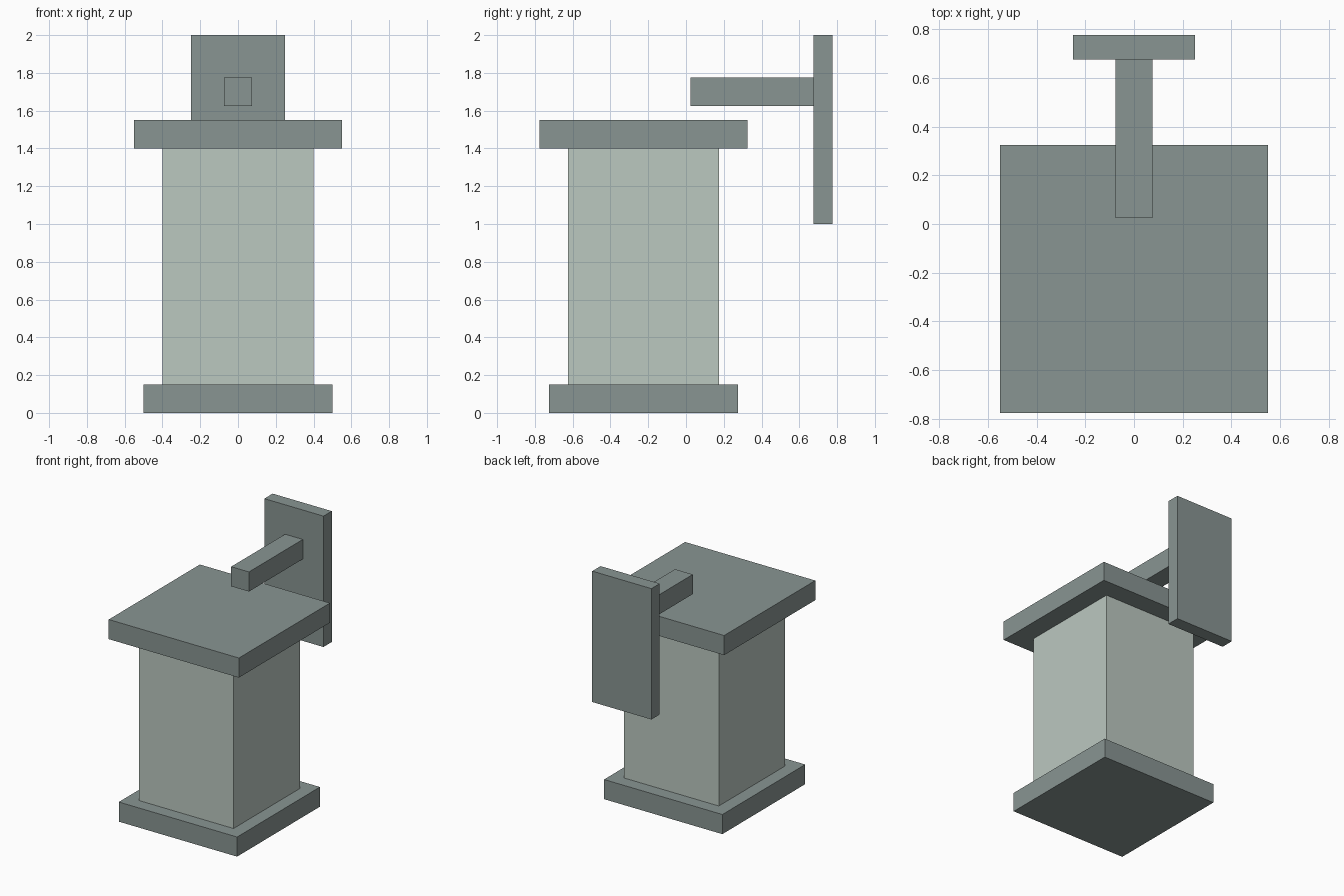
import bpy

if "Cube" in bpy.data.objects:
    bpy.data.objects.remove(bpy.data.objects["Cube"])


def material(name, rgb):
    mat = bpy.data.materials.new(name)
    mat.diffuse_color = (*rgb, 1.0)
    mat.use_nodes = True
    mat.node_tree.nodes["Principled BSDF"].inputs["Base Color"].default_value = mat.diffuse_color
    return mat


metal = material("grey_metal", (0.25, 0.30, 0.29))
glass = material("pale_green_glass", (0.50, 0.58, 0.53))


def box(name, size, center, mat):
    bpy.ops.mesh.primitive_cube_add(size=1, location=center)
    ob = bpy.context.object
    ob.name = name
    ob.scale = size
    bpy.ops.object.transform_apply(location=False, rotation=False, scale=True)
    ob.data.materials.append(mat)
    return ob


BODY_Y = -0.225  # centre line of the lantern body

# Lantern body: base, glass pane block and overhanging cap
box("lantern_base", (1.0, 1.0, 0.15), (0, BODY_Y, 0.075), metal)
box("lantern_glass", (0.8, 0.8, 1.25), (0, BODY_Y, 0.775), glass)
box("lantern_cap", (1.1, 1.1, 0.15), (0, BODY_Y, 1.475), metal)

# Wall mount: backplate and the arm reaching forward over the cap
box("wall_plate", (0.5, 0.1, 1.0), (0, 0.725, 1.5), metal)
box("mount_arm", (0.15, 0.65, 0.15), (0, 0.35, 1.70), metal)
